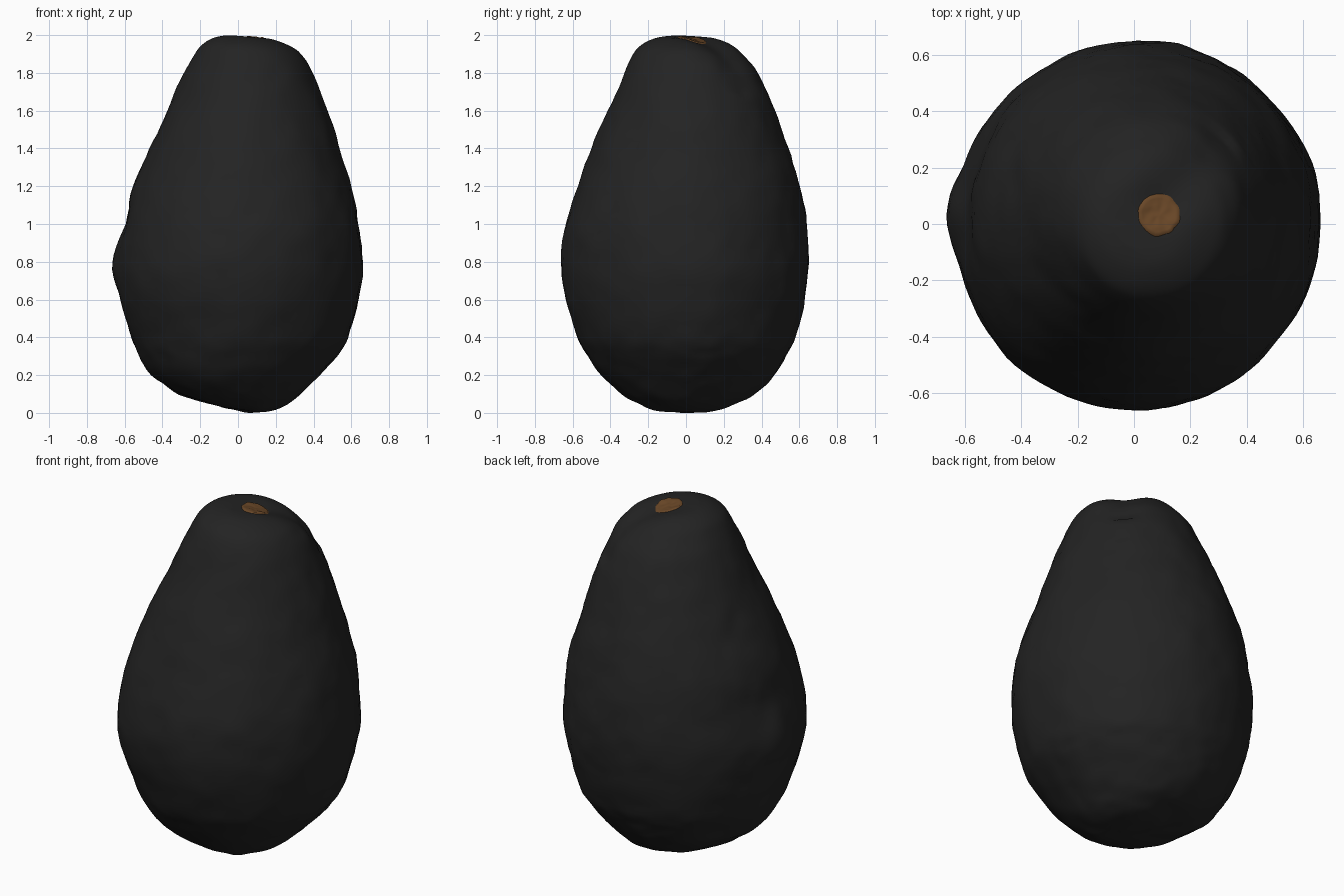
import bpy, bmesh, math
from mathutils import Vector, noise, Matrix

if "Cube" in bpy.data.objects:
    bpy.data.objects.remove(bpy.data.objects["Cube"])


def material(name, col):
    m = bpy.data.materials.new(name)
    m.diffuse_color = (*col, 1)
    m.use_nodes = True
    m.node_tree.nodes["Principled BSDF"].inputs["Base Color"].default_value = m.diffuse_color
    return m


skin_mat = material("dark skin", (0.017, 0.017, 0.017))
stem_mat = material("brown stem", (0.14, 0.062, 0.02))

# Silhouette: z, left x, right x, front y, back y
PROFILE = [
    (0.005, 0.07, 0.14, -0.09, 0.08), (0.02, -0.05, 0.20, -0.19, 0.19),
    (0.05, -0.16, 0.27, -0.26, 0.26), (0.10, -0.31, 0.34, -0.35, 0.36),
    (0.20, -0.45, 0.435, -0.455, 0.465), (0.30, -0.52, 0.525, -0.52, 0.53),
    (0.40, -0.565, 0.59, -0.57, 0.58), (0.60, -0.62, 0.64, -0.635, 0.63),
    (0.80, -0.635, 0.66, -0.66, 0.65), (1.00, -0.60, 0.64, -0.64, 0.64),
    (1.20, -0.555, 0.60, -0.57, 0.60), (1.40, -0.47, 0.535, -0.50, 0.54),
    (1.60, -0.375, 0.475, -0.41, 0.47), (1.80, -0.29, 0.40, -0.325, 0.38),
    (1.90, -0.23, 0.335, -0.28, 0.30), (1.95, -0.19, 0.265, -0.235, 0.24),
    (1.985, -0.13, 0.18, -0.16, 0.16), (1.997, -0.07, 0.10, -0.08, 0.08),
]
SEG, SUB = 112, 5


def catmull(a, b, c, d, t):
    return [0.5 * (2 * q + (r - p) * t + (2 * p - 5 * q + 4 * r - s) * t * t
                   + (3 * q - p - 3 * r + s) * t ** 3) for p, q, r, s in zip(a, b, c, d)]


def shape(co):
    """Side bump, stem hollow and wrinkled skin."""
    x, y, z = co
    if x < 0:
        co.x -= 0.035 * math.exp(-((z - 0.8) / 0.13) ** 2 - ((y - 0.05) / 0.11) ** 2)
    if z > 1.7:
        along, across = (x + y) * 0.707, (x - y - 0.03) * 0.707
        k = min(1, max(0, (along + 0.06) / 0.2))
        co.z -= 0.035 * k * math.exp(-(across / 0.1) ** 2)
    out = Vector((co.x, co.y, (co.z - 0.9) * 0.4)).normalized()
    n = 0.010 * noise.noise(co * 3.5) + 0.006 * noise.noise(co * 9)
    rough = 1 if y > -0.1 else 0.5
    n += 0.004 * rough * noise.noise(Vector((co.x * 12, co.y * 12, co.z * 22)))
    co += out * n * min(1, max(0.25, (2.0 - co.z) * 4))
    co.z = max(0, min(2, co.z))
    return co


# Fruit body: lofted rings
rows = []
n = len(PROFILE)
for i in range(n - 1):
    pts = [PROFILE[max(0, min(n - 1, i + k))] for k in (-1, 0, 1, 2)]
    rows += [catmull(*pts, j / SUB) for j in range(SUB)]
rows.append(PROFILE[-1])

bm = bmesh.new()
rings = []
for z, xl, xr, yf, yb in rows:
    cx, cy, rx, ry = (xl + xr) / 2, (yf + yb) / 2, (xr - xl) / 2, (yb - yf) / 2
    rings.append([bm.verts.new(shape(Vector((
        cx + rx * math.cos(2 * math.pi * k / SEG),
        cy + ry * math.sin(2 * math.pi * k / SEG), z)))) for k in range(SEG)])
for a, b in zip(rings, rings[1:]):
    for k in range(SEG):
        m = (k + 1) % SEG
        bm.faces.new((a[k], a[m], b[m], b[k]))
for ring, flip in ((rings[0], True), (rings[-1], False)):
    c = bm.verts.new(sum((v.co for v in ring), Vector()) / SEG)
    for k in range(SEG):
        m = (k + 1) % SEG
        bm.faces.new((c, ring[m], ring[k]) if flip else (c, ring[k], ring[m]))
bm.normal_update()


def finish(bm, name, mat):
    for f in bm.faces:
        f.smooth = True
    me = bpy.data.meshes.new(name)
    bm.to_mesh(me)
    bm.free()
    me.materials.append(mat)
    ob = bpy.data.objects.new(name, me)
    bpy.context.collection.objects.link(ob)
    return ob


body = finish(bm, "avocado_body", skin_mat)
bpy.context.view_layer.update()

# Stem scar: irregular disc draped over the hollow
bm = bmesh.new()
SX, SY, SS, SR = 0.088, 0.032, 36, 8


def drape(x, y, lift):
    hit, loc, _, _ = body.ray_cast(Vector((x, y, 3)), Vector((0, 0, -1)))
    return Vector((x, y, loc.z + lift))


centre = bm.verts.new(drape(SX, SY, 0.008))
prev = None
for r in range(1, SR + 1):
    ring = []
    for k in range(SS):
        a = 2 * math.pi * k / SS
        d = Vector((math.cos(a), math.sin(a), 0))
        rad = 0.078 * r / SR * (1 + 0.09 * noise.noise(d * 2.5))
        x, y = SX + d.x * rad, SY + d.y * rad
        lift = -0.004 if r == SR else 0.007 + 0.004 * noise.noise(Vector((x, y, 0)) * 40)
        ring.append(bm.verts.new(drape(x, y, lift)))
    for k in range(SS):
        m = (k + 1) % SS
        bm.faces.new((centre, ring[k], ring[m]) if prev is None
                     else (prev[k], ring[k], ring[m], prev[m]))
    prev = ring
finish(bm, "stem_scar", stem_mat)
